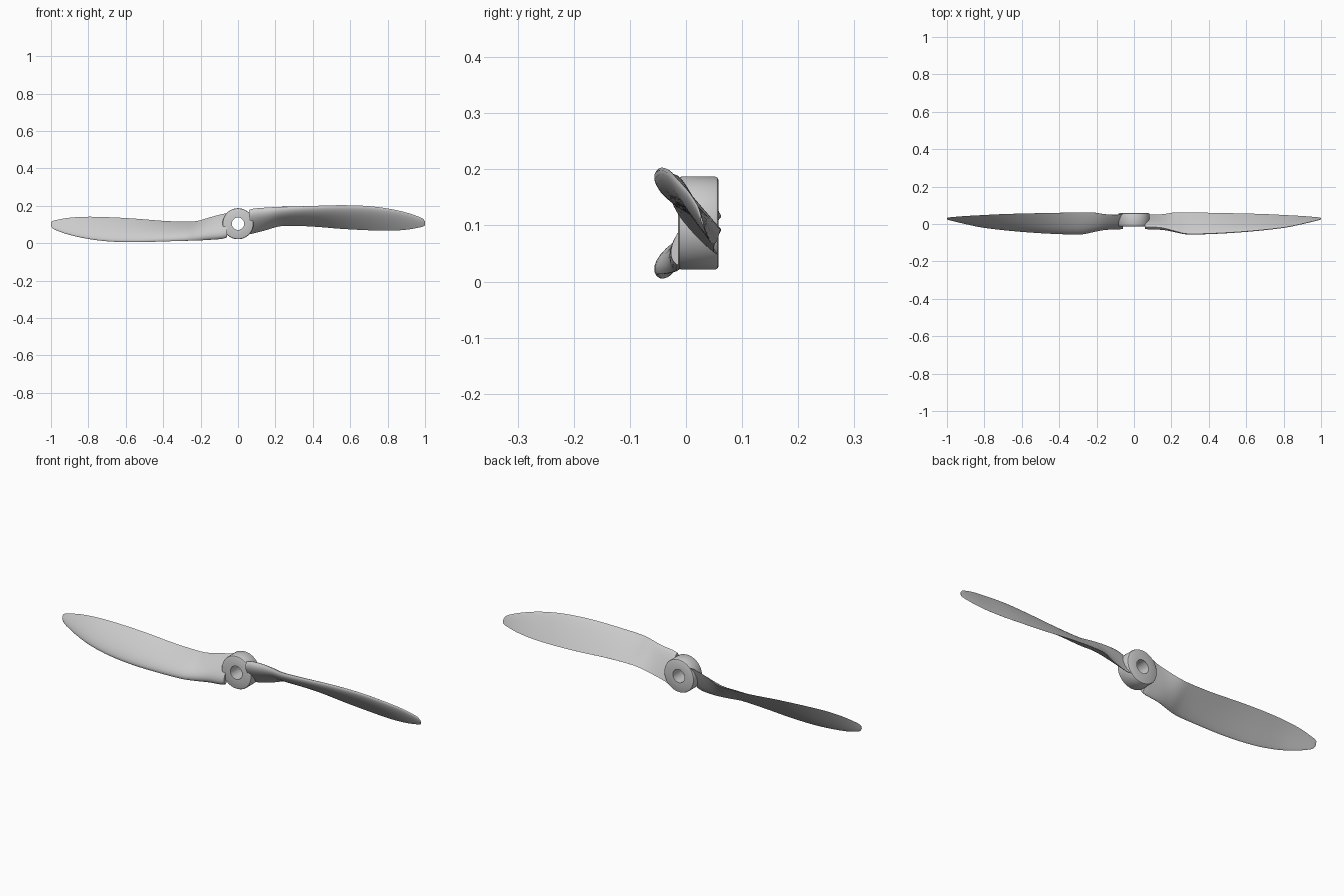
import bpy, bmesh, math
from mathutils import Vector

if "Cube" in bpy.data.objects:
    bpy.data.objects.remove(bpy.data.objects["Cube"])

CZ = 0.104  # height of the spin axis

def smooth(ob, angle):
    bpy.ops.object.select_all(action='DESELECT')
    ob.select_set(True)
    bpy.context.view_layer.objects.active = ob
    bpy.ops.object.shade_smooth_by_angle(angle=math.radians(angle))

def make(name, bm):
    bmesh.ops.recalc_face_normals(bm, faces=bm.faces)
    me = bpy.data.meshes.new(name)
    bm.to_mesh(me)
    bm.free()
    ob = bpy.data.objects.new(name, me)
    bpy.context.collection.objects.link(ob)
    return ob

def loft(bm, rings, close=False):
    n = len(rings[0])
    pairs = list(zip(rings, rings[1:])) + ([(rings[-1], rings[0])] if close else [])
    for a, b in pairs:
        for j in range(n):
            k = (j + 1) % n
            bm.faces.new((a[j], a[k], b[k], b[j]))

# hub: bevelled ring around the y axis, profile as (radius, y)
profile = [(0.033, -0.014), (0.077, -0.014), (0.081, -0.012), (0.083, -0.008),
           (0.083, 0.052), (0.081, 0.056), (0.077, 0.058), (0.033, 0.058)]
bm = bmesh.new()
rings = []
for r, y in profile:
    rings.append([bm.verts.new((r * math.cos(i * math.tau / 64), y,
                                CZ + r * math.sin(i * math.tau / 64))) for i in range(64)])
loft(bm, rings, close=True)
smooth(make("hub", bm), 35)

# blade stations: x, leading edge y z, trailing edge y z, thickness
stations = [
    (0.060, -0.016, 0.178, 0.056, 0.048, 0.034),
    (0.085, -0.016, 0.185, 0.050, 0.053, 0.036),
    (0.150, -0.020, 0.190, 0.052, 0.070, 0.036),
    (0.220, -0.038, 0.194, 0.062, 0.090, 0.033),
    (0.280, -0.052, 0.195, 0.062, 0.093, 0.030),
    (0.400, -0.051, 0.199, 0.060, 0.089, 0.026),
    (0.550, -0.043, 0.203, 0.057, 0.077, 0.022),
    (0.700, -0.030, 0.198, 0.053, 0.069, 0.018),
    (0.820, -0.015, 0.182, 0.047, 0.067, 0.014),
    (0.910, 0.004, 0.161, 0.042, 0.073, 0.010),
    (0.970, 0.018, 0.140, 0.037, 0.084, 0.007),
    (0.990, 0.023, 0.129, 0.035, 0.089, 0.005),
    (1.000, 0.027, 0.115, 0.033, 0.095, 0.003),
]

def spline(p, i, t):
    a, b, c, d = (p[max(0, min(len(p) - 1, i + k))] for k in (-1, 0, 1, 2))
    out = []
    h = c[0] - b[0]
    for k in range(len(b)):
        m0 = (c[k] - a[k]) / (c[0] - a[0]) * h
        m1 = (d[k] - b[k]) / (d[0] - b[0]) * h
        out.append((2*t**3 - 3*t**2 + 1) * b[k] + (t**3 - 2*t**2 + t) * m0
                   + (3*t**2 - 2*t**3) * c[k] + (t**3 - t**2) * m1)
    return out

def section(s, n=14):
    # rounded leading edge, domed front, nearly flat back, thin trailing edge
    x, ly, lz, ty, tz, th = s
    le, te = Vector((x, ly, lz)), Vector((x, ty, tz))
    chord = te - le
    front = Vector((0, chord.z, -chord.y)).normalized()
    def shape(u):
        return (0.2969 * math.sqrt(u) - 0.126 * u - 0.3516 * u**2
                + 0.2843 * u**3 - 0.1015 * u**4) * 10
    us = [(1 - math.cos(math.pi * i / n)) / 2 for i in range(n + 1)]
    top = [le + chord * u + front * th * 0.78 * shape(u) for u in us]
    low = [le + chord * u - front * th * 0.22 * shape(u) for u in us[1:]]
    return top + low[::-1]

def blade(name, sign):
    bm = bmesh.new()
    pts = [spline(stations, i, t / 4) for i in range(len(stations) - 1) for t in range(4)]
    pts.append(stations[-1])
    rings = [[bm.verts.new((sign * v.x, v.y, CZ + sign * (v.z - CZ))) for v in section(s)]
             for s in pts]
    loft(bm, rings)
    bm.faces.new(rings[0])
    bm.faces.new(rings[-1])
    smooth(make(name, bm), 45)

# two blades, half a turn apart
blade("blade_right", 1)
blade("blade_left", -1)
